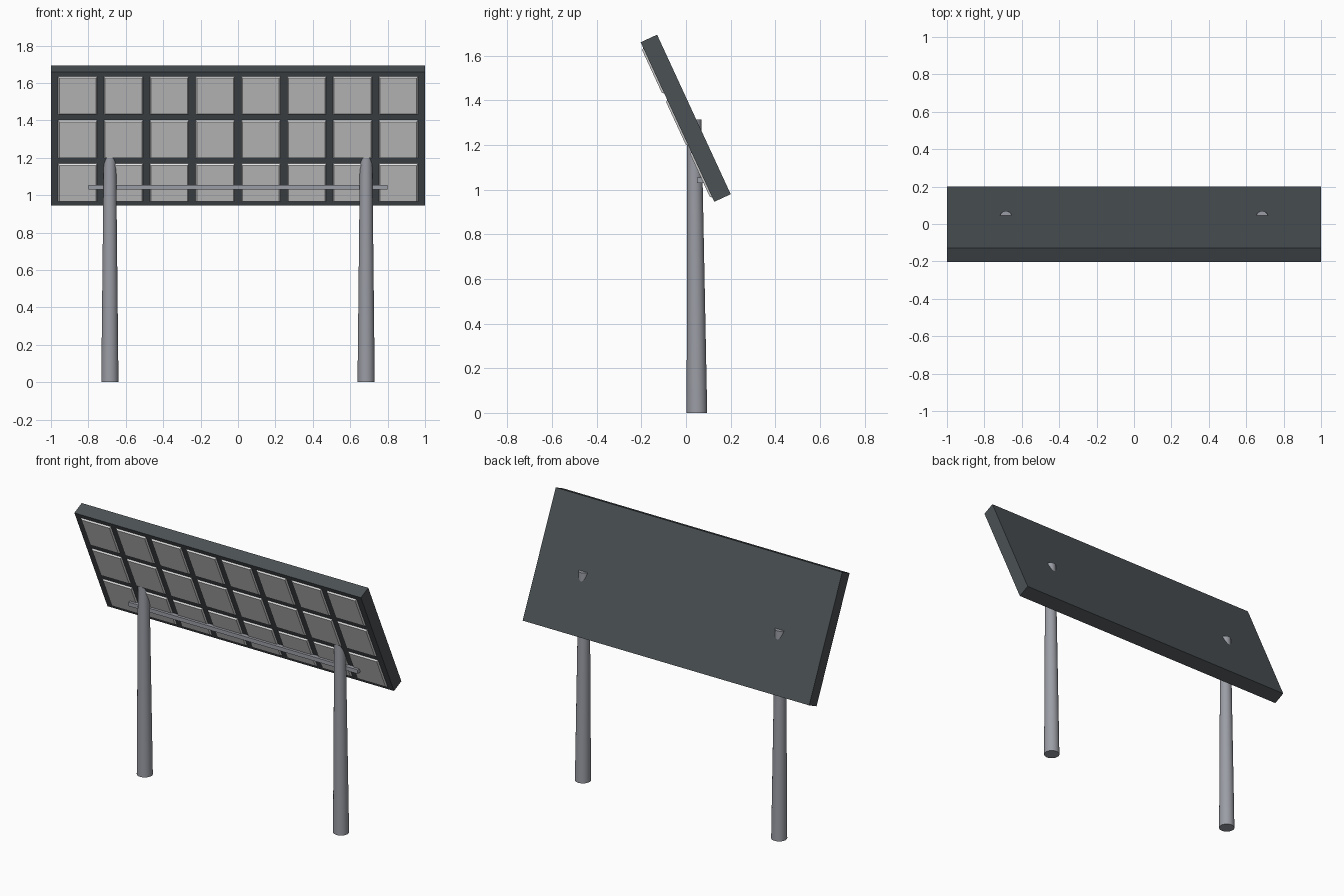
import bpy, bmesh, math
from mathutils import Vector

if "Cube" in bpy.data.objects:
    bpy.data.objects.remove(bpy.data.objects["Cube"])


def material(name, rgb):
    m = bpy.data.materials.new(name)
    m.diffuse_color = (*rgb, 1)
    m.use_nodes = True
    m.node_tree.nodes["Principled BSDF"].inputs["Base Color"].default_value = m.diffuse_color
    return m


DARK = material("dark_slate", (0.070, 0.082, 0.090))
PALE = material("pale_cell", (0.78, 0.78, 0.78))
STEEL = material("grey_steel", (0.33, 0.34, 0.38))


def finish(bm, name, mat):
    bmesh.ops.recalc_face_normals(bm, faces=bm.faces[:])
    me = bpy.data.meshes.new(name)
    bm.to_mesh(me)
    bm.free()
    me.materials.append(mat)
    ob = bpy.data.objects.new(name, me)
    bpy.context.collection.objects.link(ob)
    return ob


def frustum(bm, x, s, w, h, depth, chamfer, place):
    """Box lying on the slope whose outer face is inset by chamfer."""
    vs = []
    for d, c in ((0, 0), (depth, chamfer)):
        for sx, ss in ((-1, -1), (1, -1), (1, 1), (-1, 1)):
            vs.append(bm.verts.new(place(x + sx * (w / 2 - c), s + ss * (h / 2 - c), d)))
    for f in ((3, 2, 1, 0), (4, 5, 6, 7), (0, 1, 5, 4), (1, 2, 6, 5), (2, 3, 7, 6), (3, 0, 4, 7)):
        bm.faces.new([vs[i] for i in f])


# Slope frame: s runs down the front face, d points out of it
TOP = Vector((0, -0.203, 1.66))
DOWN = Vector((0, 0.33, -0.715)).normalized()
OUT = Vector((0, DOWN.z, -DOWN.y))
LENGTH, THICK = 0.787, 0.081


def on_slope(x, s, d):
    return TOP + DOWN * s + OUT * d + Vector((x, 0, 0))


# Tilted board
bm = bmesh.new()
frustum(bm, 0, LENGTH / 2, 2, LENGTH, -THICK, 0, on_slope)
finish(bm, "board", DARK)

# Grid of raised pale cells on the front face
bm = bmesh.new()
for row in range(3):
    for col in range(8):
        frustum(bm, (col - 3.5) * 0.245, 0.140 + row * 0.2565, 0.208, 0.224, 0.009, 0.006, on_slope)
finish(bm, "cells", PALE)

# Tapered posts, piercing the board
for side, x in (("left", -0.685), ("right", 0.685)):
    bm = bmesh.new()
    n = 32
    rings = []
    for z, r, y in ((0, 0.046, 0.049), (1.315, 0.032, 0.037)):
        rings.append([bm.verts.new((x + r * math.cos(2 * math.pi * i / n),
                                    y + r * math.sin(2 * math.pi * i / n), z)) for i in range(n)])
    for i in range(n):
        j = (i + 1) % n
        bm.faces.new((rings[0][i], rings[0][j], rings[1][j], rings[1][i]))
    bm.faces.new(rings[0])
    bm.faces.new(rings[1])
    post = finish(bm, side + "_post", STEEL)
    bpy.ops.object.select_all(action='DESELECT')
    post.select_set(True)
    bpy.context.view_layer.objects.active = post
    bpy.ops.object.shade_smooth_by_angle(angle=math.radians(40))

# Cross rail between the posts and the board
bm = bmesh.new()
bmesh.ops.create_cube(bm, size=1)
for v in bm.verts:
    v.co = (v.co.x * 1.6, 0.067 + v.co.y * 0.035, 1.042 + v.co.z * 0.025)
finish(bm, "cross_rail", STEEL)
